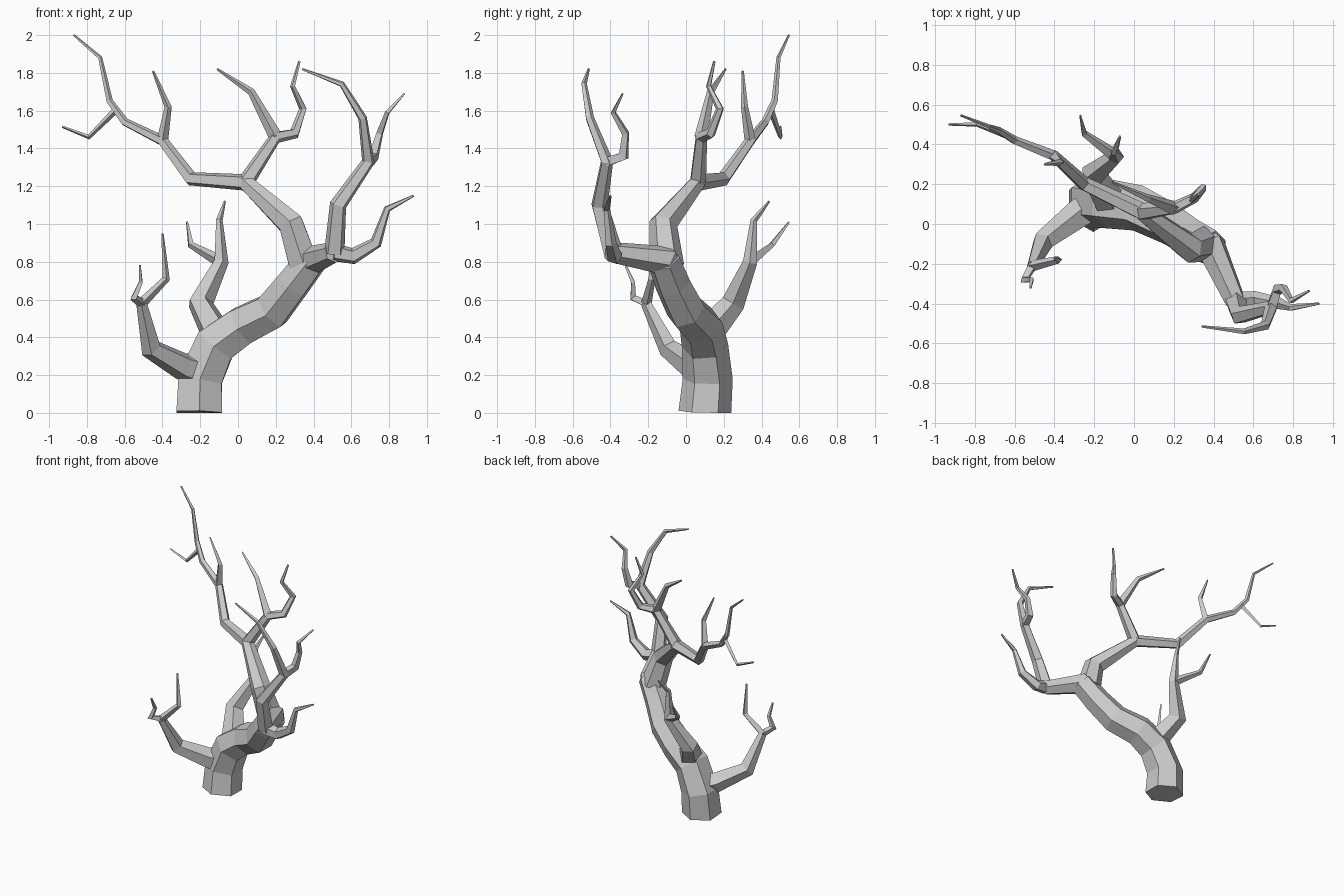
import bpy
import bmesh
import math
from mathutils import Vector

default_cube = bpy.data.objects.get("Cube")
if default_cube:
    bpy.data.objects.remove(default_cube, do_unlink=True)

# One plain grey bark colour
bark = bpy.data.materials.new("grey_bark")
bark.use_nodes = True
bark_colour = (0.6, 0.6, 0.6, 1)
bark.diffuse_color = bark_colour
bark.node_tree.nodes["Principled BSDF"].inputs["Base Color"].default_value = bark_colour


def path_tangents(points):
    """Average the directions of the neighbouring segments at every point."""
    steps = [(b - a).normalized() for a, b in zip(points, points[1:])]
    inner = [(a + b).normalized() for a, b in zip(steps, steps[1:])]
    return [steps[0]] + inner + [steps[-1]]


def limb(name, root_radius, tip_radius, sides, *path):
    """Sweep a tapering faceted tube along a path and return its points."""
    points = [Vector(p) for p in path]
    tangents = path_tangents(points)
    lengths = [0]
    for a, b in zip(points, points[1:]):
        lengths.append(lengths[-1] + (b - a).length)

    bm = bmesh.new()
    rings = []
    across = Vector((0, 1, 0))
    for index, (point, tangent) in enumerate(zip(points, tangents)):
        # Carry the previous frame along so the facets do not twist
        across = (across - tangent * across.dot(tangent)).normalized()
        other = tangent.cross(across)
        travelled = lengths[index] / lengths[-1]
        radius = root_radius + (tip_radius - root_radius) * travelled
        # Widen the ring on sharp bends so the tube keeps its thickness
        bend = Vector()
        stretch = 1
        if 0 < index < len(points) - 1:
            incoming = (point - points[index - 1]).normalized()
            bend = incoming - tangent * incoming.dot(tangent)
            stretch = min(1 / max(incoming.dot(tangent), 0.1), 1.4)
            bend = bend.normalized() if bend.length > 0.001 else Vector()
        ring = []
        for side in range(sides):
            angle = math.tau * side / sides
            offset = (across * math.cos(angle) + other * math.sin(angle)) * radius
            offset += bend * offset.dot(bend) * (stretch - 1)
            corner = point + offset
            corner.z = max(corner.z, 0)
            ring.append(bm.verts.new(corner))
        rings.append(ring)

    for lower, upper in zip(rings, rings[1:]):
        for side in range(sides):
            after = (side + 1) % sides
            bm.faces.new((lower[side], lower[after], upper[after], upper[side]))
    bm.faces.new(rings[0][::-1])
    bm.faces.new(rings[-1])
    bmesh.ops.recalc_face_normals(bm, faces=bm.faces)

    mesh = bpy.data.meshes.new(name)
    bm.to_mesh(mesh)
    bm.free()
    mesh.materials.append(bark)
    bpy.context.collection.objects.link(bpy.data.objects.new(name, mesh))
    return points


# Leaning trunk
trunk = limb("trunk", 0.14, 0.09, 6,
             (-.205, .1, 0), (-.2, .115, .18), (-.12, .1, .36), (.02, .08, .46),
             (.18, 0, .54), (.29, -.07, .68), (.39, -.12, .81))

# Central bough, rising from the fork and splitting in two
bough = limb("central_bough", .09, .045, 6,
             (.35, -.1, .78), (.28, -.12, 1), (.04, .06, 1.22))
crown = limb("crown_branch", .046, .007, 5, bough[-1],
             (.2, .08, 1.46), (.3, .13, 1.48), (.345, .18, 1.61),
             (.29, .12, 1.73), (.325, .15, 1.86))
limb("crown_twig", .036, .006, 4, crown[1], (.07, .13, 1.7), (-.11, .21, 1.82))
sweep = limb("sweeping_branch", .046, .006, 5, bough[-1],
             (-.25, .2, 1.24), (-.4, .34, 1.44), (-.6, .42, 1.54),
             (-.68, .47, 1.65), (-.73, .49, 1.88), (-.87, .545, 2))
limb("sweeping_upper_twig", .03, .006, 4, sweep[2], (-.37, .31, 1.62), (-.45, .3, 1.81))
limb("sweeping_outer_twig", .018, .006, 4, (-.65, .45, 1.6),
     (-.79, .5, 1.46), (-.93, .5, 1.515))

# Front bough, reaching forward from the fork
front = limb("front_bough", .09, .055, 6, trunk[-2], trunk[-1], (.51, -.39, .85))
tall = limb("tall_branch", .056, .006, 5, front[-1],
            (.53, -.46, 1.1), (.69, -.42, 1.33), (.66, -.51, 1.56),
            (.55, -.54, 1.74), (.34, -.515, 1.82))
limb("tall_branch_twig", .034, .006, 4, tall[2], (.72, -.33, 1.36),
     (.75, -.32, 1.48), (.79, -.385, 1.59), (.88, -.335, 1.69))
limb("low_outer_branch", .05, .006, 5, front[-1], (.61, -.38, .83),
     (.73, -.4, .9), (.79, -.42, 1.08), (.93, -.4, 1.15))

# Low side branch
low = limb("low_side_branch", .085, .03, 5, (-.2, .1, .22), (-.29, .04, .245),
           (-.46, -.09, .34), (-.51, -.21, .58))
limb("low_side_twig", .026, .007, 4, low[-1], (-.55, -.28, .61),
     (-.515, -.28, .69), (-.52, -.32, .78))
limb("low_side_tall_twig", .028, .006, 4, low[-1], (-.38, -.18, .71), (-.4, -.17, .95))

# Back branch
back = limb("back_branch", .085, .006, 5, (-.12, .12, .43), (-.2, .25, .58),
            (-.09, .34, .8), (-.1, .36, 1.02), (-.07, .44, 1.12))
limb("back_twig", .034, .006, 4, back[2], (-.25, .455, .89), (-.27, .545, 1.01))
